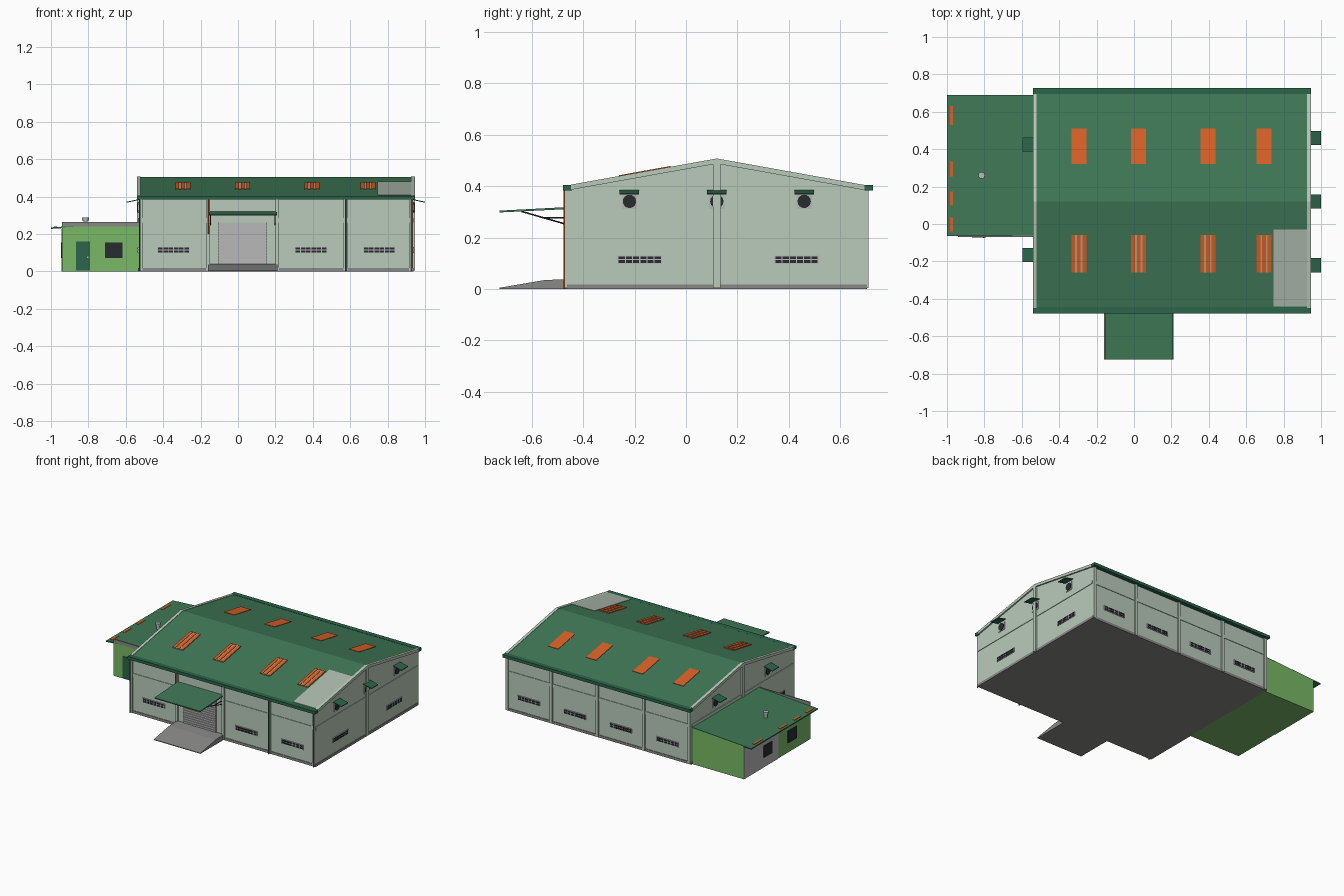
import bpy, bmesh, math
from mathutils import Vector

old = bpy.data.objects.get("Cube")
if old:
    bpy.data.objects.remove(old, do_unlink=True)


def material(name, r, g, b):
    m = bpy.data.materials.new(name)
    m.use_nodes = True
    m.diffuse_color = (r, g, b, 1)
    m.node_tree.nodes["Principled BSDF"].inputs["Base Color"].default_value = (r, g, b, 1)
    return m


PALE = material("pale green wall", .49, .60, .50)
ROOF = material("roof green", .05, .19, .095)
TRIM = material("dark trim green", .025, .13, .07)
LIME = material("lime wall", .19, .48, .13)
ORANGE = material("orange", .70, .12, .02)
TAN = material("tan glazing", .58, .36, .20)
GREY = material("light grey", .48, .48, .48)
CONCRETE = material("concrete", .25, .25, .24)
DARK = material("dark glass", .02, .025, .03)
PATCH = material("pale roof sheet", .42, .50, .42)


def finish(name, bm, mat):
    bmesh.ops.recalc_face_normals(bm, faces=bm.faces)
    me = bpy.data.meshes.new(name)
    bm.to_mesh(me)
    bm.free()
    me.materials.append(mat)
    ob = bpy.data.objects.new(name, me)
    bpy.context.collection.objects.link(ob)
    return ob


def boxes(name, mat, items):
    """One object from boxes given as x, y and z ranges."""
    bm = bmesh.new()
    for xs, ys, zs in items:
        verts = bmesh.ops.create_cube(bm, size=1)["verts"]
        for v in verts:
            v.co = [sum(r) / 2 + c * (r[1] - r[0]) for c, r in zip(v.co, (xs, ys, zs))]
    return finish(name, bm, mat)


def prism(name, mat, profile, axis, a, b):
    """Extrude a yz profile along x, or an xz profile along y."""
    bm = bmesh.new()
    put = (lambda p, t: (t, p[0], p[1])) if axis == "x" else (lambda p, t: (p[0], t, p[1]))
    face = bm.faces.new([bm.verts.new(put(p, a)) for p in profile])
    new = bmesh.ops.extrude_face_region(bm, geom=[face])["geom"]
    shift = Vector((b - a, 0, 0) if axis == "x" else (0, b - a, 0))
    bmesh.ops.translate(bm, vec=shift, verts=[v for v in new if isinstance(v, bmesh.types.BMVert)])
    return finish(name, bm, mat)


def rod(name, mat, p, q, radius, sides=8):
    p, q = Vector(p), Vector(q)
    bm = bmesh.new()
    bmesh.ops.create_cone(bm, cap_ends=True, segments=sides, radius1=radius, radius2=radius, depth=(q - p).length)
    turn = (q - p).to_track_quat("Z", "Y")
    for v in bm.verts:
        v.co = turn @ v.co + (p + q) / 2
    return finish(name, bm, mat)


# Hall dimensions
X0, X1, Y0, Y1 = -.53, .935, -.46, .70
RIDGE, EAVE, TOP = .12, .398, .502


def roof_z(y):
    return TOP - (TOP - EAVE) * abs(y - RIDGE) / (Y1 - RIDGE)


def on_wall(side, u, d, z):
    """Box ranges from a span along the wall and a depth outward from it."""
    if side == "front":
        return u, (Y0 - d[1], Y0 - d[0]), z
    if side == "back":
        return u, (Y1 + d[0], Y1 + d[1]), z
    if side == "right":
        return (X1 + d[0], X1 + d[1]), u, z
    return (X0 - d[1], X0 - d[0]), u, z


# Hall body, floor slab and roof
prism("hall_walls", PALE, [(Y0, 0.004), (Y1, .004), (Y1, EAVE), (RIDGE, TOP), (Y0, EAVE)], "x", X0, X1)
boxes("hall_floor_slab", CONCRETE, [((X0 - .004, X1 + .004), (Y0 - .004, Y1 + .004), (0, .018))])


def roof_band(name, mat, y0, y1, lift, thick, x0, x1):
    pts = [(y0, roof_z(y0) + lift), (y1, roof_z(y1) + lift)]
    if y0 < RIDGE < y1:
        pts.insert(1, (RIDGE, TOP + lift))
    under = [(y, z - thick) for y, z in reversed(pts)]
    return prism(name, mat, pts + under, "x", x0, x1)


roof_band("hall_roof", ROOF, Y0 - .01, Y1 + .01, .003, .006, X0, X1)
for label, x in (("left", X0), ("right", X1)):
    roof_band(label + "_gable_cap", PALE, Y0 + .012, Y1 - .005, .006, .02, x - .010, x + .010)
for label, y in (("front", Y0), ("back", Y1 + .012)):
    boxes(label + "_gutter", TRIM, [((X0 - .01, X1 + .01), (y - .018, y + .016), (.383, .404))])

# Skylights and replacement roof sheet
for i, x in enumerate((-.295, .025, .395, .695)):
    roof_band(f"back_skylight_{i}", ORANGE, .32, .51, .006, .005, x - .04, x + .04)
    roof_band(f"front_skylight_{i}", TAN, -.26, -.06, .006, .005, x - .04, x + .04)
    for j in (-1, 0, 1):
        c = x + j * .03
        roof_band(f"front_skylight_{i}_bar_{j + 1}", ORANGE, -.26, -.06, .009, .006, c - .01, c + .01)
roof_band("pale_roof_sheet", PATCH, -.44, -.03, .006, .005, .745, .925)

# Wall columns and beams
COLS = (-.52, -.16, .21, .575, .925)
for side in ("front", "back"):
    parts = [on_wall(side, (x - .01, x + .01), (0, .01), (.004, .385)) for x in COLS]
    boxes(side + "_columns", PALE, parts)
    boxes(side + "_beam", PALE, [on_wall(side, (X0, X1), (0, .004), (.262, .285))])
for side in ("left", "right"):
    boxes(side + "_column", PALE, [on_wall(side, (RIDGE - .014, RIDGE + .014), (0, .01), (.004, TOP))])
    boxes(side + "_beam", PALE, [on_wall(side, (Y0, Y1 - .005), (0, .004), (.262, .285))])


# Ventilation windows: frame with two rows of panes
def vent(side, c):
    name = f"{side}_vent_{round(c * 100)}"
    boxes(name + "_frame", GREY, [on_wall(side, (c - .087, c + .087), (0, .005), (.098, .130))])
    panes = []
    for i in range(6):
        u = c - .07 + i * .028
        for z in (.101, .116):
            panes.append(on_wall(side, (u - .012, u + .012), (.002, .007), (z, z + .011)))
    boxes(name + "_panes", DARK, panes)


for c in (-.345, .39, .755):
    vent("front", c)
for c in (-.345, .025, .39, .755):
    vent("back", c)
for c in (-.18, .43):
    vent("right", c)
vent("left", -.27)


# Extractor fans under small sloping hoods
def fan(side, y):
    s, wall = (1, X1) if side == "right" else (-1, X0)
    name = f"{side}_fan_{round(y * 100)}"
    boxes(name + "_frame", GREY, [on_wall(side, (y - .03, y + .03), (0, .004), (.312, .370))])
    rod(name + "_disc", DARK, (wall, y, .341), (wall + s * .008, y, .341), .026, 16)
    hood = [(wall, .386), (wall + s * .065, .372), (wall + s * .065, .367), (wall, .381)]
    prism(name + "_hood", TRIM, hood, "y", y - .038, y + .038)


for y in (-.22, .12, .46):
    fan("right", y)
for y in (-.165, .425):
    fan("left", y)

# Downpipes
for name, mat, x, z in (("green_pipe_left", TRIM, -.525, 0), ("green_pipe_right", TRIM, .575, 0),
                        ("orange_pipe_door", ORANGE, -.16, .2), ("orange_pipe_corner", ORANGE, .93, 0)):
    rod(name, mat, (x, Y0 - .013, z), (x, Y0 - .013, .385), .004)

# Slatted shutter, ramp and canopy
boxes("shutter", GREY, [on_wall("front", (-.105, .152), (0, .004), (.03, .262))])
boxes("shutter_slats", GREY, [on_wall("front", (-.105, .152), (0, .009), (.04 + i * .016, .052 + i * .016))
                              for i in range(14)])
prism("ramp", CONCRETE, [(-.725, 0), (Y0, 0), (Y0, .038), (-.55, .035), (-.725, .005)], "x", -.16, .21)
prism("canopy", ROOF, [(-.725, .298), (Y0, .311), (Y0, .319), (-.725, .305)], "x", -.155, .208)
for label, x in (("left", .198), ("right", -.147)):
    rod(label + "_canopy_strut", DARK, (x, Y0, .25), (x, -.64, .302), .003)
    rod(label + "_canopy_tie", DARK, (x, Y0, .277), (x, -.56, .277), .003)
    rod(label + "_canopy_post", DARK, (x, Y0 - .003, .245), (x, Y0 - .003, .312), .003)

# Annex with lean-to roof
AX, AY0, AY1 = -.94, -.065, .69


def lean_z(x):
    return .235 + (x + 1) * .06


prism("annex_walls", LIME, [(AX, 0), (X0, 0), (X0, lean_z(X0) - .004), (AX, lean_z(AX) - .004)], "y", AY0, AY1)
prism("annex_roof", ROOF, [(-1, lean_z(-1)), (X0, lean_z(X0)), (X0, lean_z(X0) - .008), (-1, lean_z(-1) - .008)],
      "y", AY0, AY1)
boxes("annex_front_parapet", CONCRETE, [((AX, X0), (AY0 - .004, AY0 + .004), (.24, .264))])
boxes("annex_grey_wall_panel", GREY, [((AX - .003, AX), (.30, AY1), (0, .228))])
boxes("annex_door", TRIM, [((-.865, -.79), (AY0 - .006, AY0), (.004, .16))])
boxes("annex_door_handle", GREY, [((-.806, -.798), (AY0 - .01, AY0 - .005), (.072, .08))])
boxes("annex_front_window", DARK, [((-.71, -.617), (AY0 - .005, AY0), (.07, .155))])
boxes("annex_side_windows", DARK, [((AX - .007, AX), (y - .047, y + .047), (.07, .155)) for y in (.145, .42)])
for i, (a, b) in enumerate(((-.04, .035), (.10, .175), (.255, .335), (.53, .63))):
    boxes(f"annex_roof_strip_{i}", ORANGE, [((-.983, -.968), (a, b), (.232, .2395))])
rod("annex_flue", GREY, (-.815, .26, .235), (-.815, .26, .275), .011, 12)
rod("annex_flue_cap", GREY, (-.815, .26, .273), (-.815, .26, .287), .018, 12)
